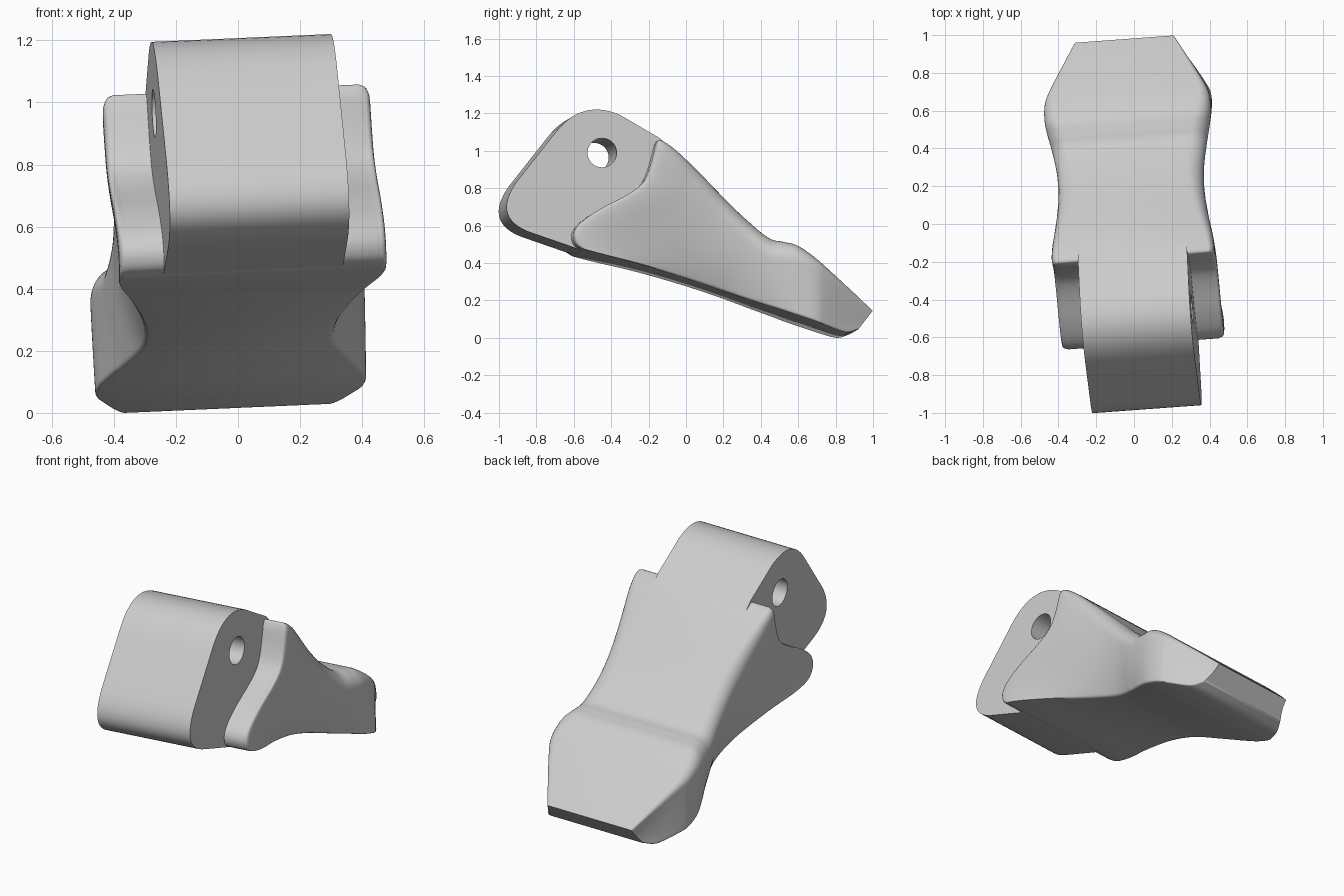
import bpy, bmesh, math
from mathutils import Matrix, Vector

if "Cube" in bpy.data.objects:
    bpy.data.objects.remove(bpy.data.objects["Cube"], do_unlink=True)

steel = bpy.data.materials.new("light_grey_steel")
steel.use_nodes = True
GREY = (0.6, 0.6, 0.6, 1)
steel.diffuse_color = GREY
steel.node_tree.nodes["Principled BSDF"].inputs["Base Color"].default_value = GREY

# The part sits slightly turned and tilted
PIVOT = Matrix.Translation((0, 0, 0.6))
POSE = (Matrix.Rotation(math.radians(4.2), 4, "Z") @ PIVOT
        @ Matrix.Rotation(math.radians(-2.5), 4, "Y") @ PIVOT.inverted())


def spline(keys, t):
    """Catmull-Rom through a list of tuples, t from 0 to 1."""
    n = len(keys) - 1
    i = min(int(t * n), n - 1)
    f = t * n - i
    b, c = Vector(keys[i]), Vector(keys[i + 1])
    a = Vector(keys[i - 1]) if i > 0 else 2 * b - c
    d = Vector(keys[i + 2]) if i + 2 <= n else 2 * c - b
    return b + 0.5 * f * (c - a + f * (2 * a - 5 * b + 4 * c - d
                                       + f * (3 * (b - c) + d - a)))


def add_object(name, verts, faces):
    mesh = bpy.data.meshes.new(name)
    mesh.from_pydata([POSE @ Vector(v) for v in verts], [], faces)
    bm = bmesh.new()
    bm.from_mesh(mesh)
    bmesh.ops.recalc_face_normals(bm, faces=bm.faces)
    bm.to_mesh(mesh)
    bm.free()
    mesh.materials.append(steel)
    obj = bpy.data.objects.new(name, mesh)
    bpy.context.collection.objects.link(obj)
    return obj


def prism(name, outline, half):
    """Extrude a side outline of (y, z) points across x."""
    n = len(outline)
    verts = [(x, y, z) for x in (-half, half) for y, z in outline]
    faces = [(i, (i + 1) % n, n + (i + 1) % n, n + i) for i in range(n)]
    faces += [tuple(range(n)), tuple(range(n, 2 * n))]
    return add_object(name, verts, faces)


def smooth(obj, degrees):
    bpy.ops.object.select_all(action="DESELECT")
    obj.select_set(True)
    bpy.context.view_layer.objects.active = obj
    bpy.ops.object.shade_smooth_by_angle(angle=math.radians(degrees))


def bend(start, control, end, steps=14):
    a, b, c = Vector(start), Vector(control), Vector(end)
    return [tuple(a.lerp(b, k / steps).lerp(b.lerp(c, k / steps), k / steps))
            for k in range(steps + 1)]


# Mounting block with rounded nose and crown
outline = bend((-0.84, 0.545), (-1.07, 0.62), (-0.93, 0.82))
outline += bend((-0.72, 1.085), (-0.575, 1.27), (-0.37, 1.178))
outline += [(-0.16, 1.055), (-0.06, 0.96), (-0.1, 0.36), (-0.4, 0.42), (-0.6, 0.462)]
block = prism("mounting_block", outline, 0.29)

# Pin hole through the block
ring = [(-0.47 + 0.078 * math.cos(k * math.tau / 40),
         0.977 + 0.078 * math.sin(k * math.tau / 40)) for k in range(40)]
cutter = prism("pin_hole_cutter", ring, 0.6)
cut = block.modifiers.new("pin_hole", "BOOLEAN")
cut.object = cutter
cut.solver = "EXACT"
bpy.context.view_layer.objects.active = block
bpy.ops.object.modifier_apply(modifier=cut.name)
bpy.data.objects.remove(cutter, do_unlink=True)
smooth(block, 30)

# Curved front edge of the side cheeks, from top to bottom (y, z)
cheek_edge = [(-0.19, 1.02), (-0.225, 0.89), (-0.27, 0.80), (-0.36, 0.735),
              (-0.49, 0.67), (-0.595, 0.6), (-0.635, 0.54), (-0.625, 0.485),
              (-0.59, 0.46)]
# Sections: top y, z, bottom y, z, half width top, bottom, corner radius, edge curve
sections = [
    (-0.19, 1.02, -0.59, 0.46, 0.40, 0.40, 0.03, 1),
    (-0.165, 1.04, -0.565, 0.45, 0.43, 0.43, 0.03, 1),
    (-0.08, 0.985, -0.45, 0.42, 0.427, 0.42, 0.04, 0.85),
    (0.05, 0.865, -0.25, 0.37, 0.405, 0.37, 0.06, 0.5),
    (0.18, 0.735, 0, 0.295, 0.39, 0.315, 0.08, 0.15),
    (0.3, 0.62, 0.2, 0.228, 0.395, 0.305, 0.1, 0),
    (0.42, 0.52, 0.36, 0.172, 0.415, 0.355, 0.1, 0),
    (0.5, 0.498, 0.47, 0.135, 0.432, 0.40, 0.1, 0),
    (0.57, 0.478, 0.57, 0.1, 0.442, 0.432, 0.09, 0),
    (0.66, 0.415, 0.66, 0.07, 0.437, 0.435, 0.06, 0),
    (0.74, 0.345, 0.72, 0.048, 0.405, 0.41, 0.03, 0),
    (0.9, 0.205, 0.83, 0.014, 0.313, 0.345, 0.015, 0),
    (0.98, 0.132, 0.9, 0.032, 0.265, 0.3, 0.01, 0)]

# Tooth shell lofted through the sections
rows = [0, 0.006, 0.015, 0.03, 0.05, 0.08, 0.12, 0.17]
rows += [0.17 + 0.04 * k for k in range(1, 20)] + [0.955, 0.975, 0.99, 1]
columns = (len(sections) - 1) * 6
n = len(rows)
verts, faces = [], []
for i in range(columns + 1):
    ty, tz, by, bz, wt, wb, r, curve = spline(sections, i / columns)
    top, bottom = Vector((ty, tz)), Vector((by, bz))
    length = (top - bottom).length
    side = []
    for s in rows:
        chord = Vector(cheek_edge[0]).lerp(Vector(cheek_edge[-1]), s)
        p = top.lerp(bottom, s) + curve * (spline(cheek_edge, s) - chord)
        x = wt + (wb - wt) * s * s
        for radius, depth in ((r, s * length), (0.012, (1 - s) * length)):
            if depth < radius:
                x -= radius - math.sqrt(radius ** 2 - (radius - depth) ** 2)
        side.append((x, p.x, p.y))
    verts += side + [(-x, y, z) for x, y, z in reversed(side)]
size = 2 * n
for i in range(columns):
    for j in range(size):
        k = (j + 1) % size
        faces.append((i * size + j, i * size + k, (i + 1) * size + k, (i + 1) * size + j))
for base in (0, columns * size):
    for j in range(n - 1):
        faces.append((base + j, base + j + 1, base + size - 2 - j, base + size - 1 - j))
shell = add_object("tooth_shell", verts, faces)
smooth(shell, 40)
